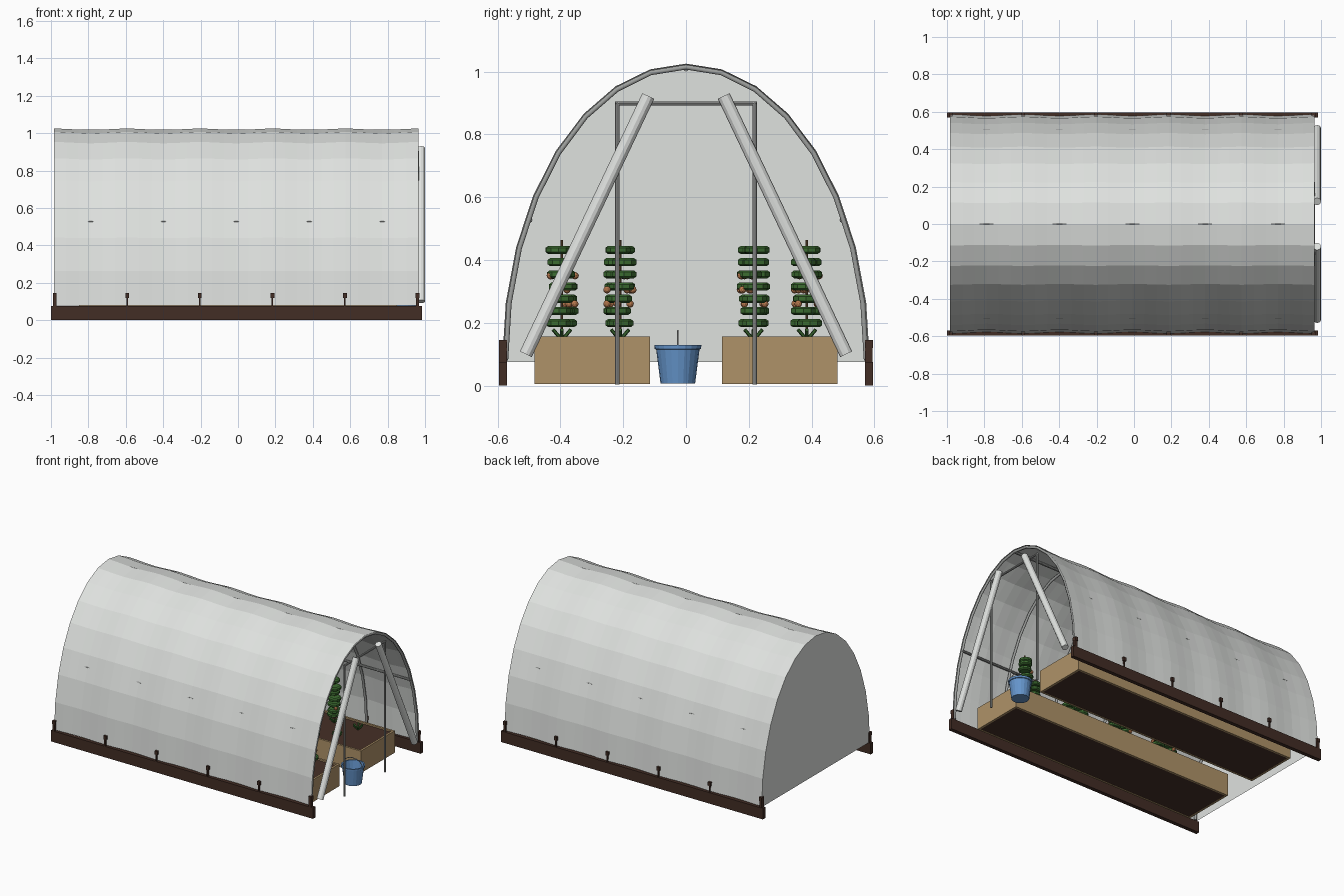
import bpy, bmesh, math, random
from mathutils import Vector

if "Cube" in bpy.data.objects:
    bpy.data.objects.remove(bpy.data.objects["Cube"])

random.seed(4)


def material(name, rgb):
    m = bpy.data.materials.new(name)
    m.diffuse_color = (*rgb, 1)
    m.use_nodes = True
    m.node_tree.nodes["Principled BSDF"].inputs["Base Color"].default_value = m.diffuse_color
    return m


FILM = material("pale film", (0.74, 0.76, 0.74))
METAL = material("grey metal", (0.34, 0.35, 0.34))
BOARD = material("dark brown timber", (0.055, 0.026, 0.018))
WOOD = material("tan wood", (0.43, 0.29, 0.14))
SOIL = material("soil", (0.06, 0.029, 0.02))
LEAF = material("leaf green", (0.045, 0.15, 0.03))
FRUIT = material("orange fruit", (0.5, 0.2, 0.08))
BLUE = material("blue plastic", (0.13, 0.30, 0.60))
STICK = material("brown stick", (0.2, 0.11, 0.05))


def finish(name, bm, mat):
    me = bpy.data.meshes.new(name)
    bm.to_mesh(me)
    bm.free()
    me.materials.append(mat)
    ob = bpy.data.objects.new(name, me)
    bpy.context.collection.objects.link(ob)
    return ob


def add_box(bm, lo, hi):
    vs = bmesh.ops.create_cube(bm, size=1)["verts"]
    for v in vs:
        v.co = Vector([(a + b) / 2 + c * (b - a) for a, b, c in zip(lo, hi, v.co)])


def add_rod(bm, p, q, r, segs=8):
    p, q = Vector(p), Vector(q)
    vs = bmesh.ops.create_cone(bm, cap_ends=True, segments=segs, radius1=r, radius2=r,
                               depth=(q - p).length)["verts"]
    rot = (q - p).to_track_quat("Z", "Y")
    for v in vs:
        v.co = rot @ v.co + (p + q) / 2


def add_lathe(bm, centre, profile, segs, closed=True):
    rings = [[bm.verts.new(Vector(centre) + Vector((r * math.cos(2 * math.pi * i / segs),
                                                    r * math.sin(2 * math.pi * i / segs), z)))
              for i in range(segs)] for r, z in profile]
    for a, b in zip(rings, rings[1:]):
        for i in range(segs):
            j = (i + 1) % segs
            bm.faces.new((a[i], a[j], b[j], b[i]))
    bm.faces.new(rings[0][::-1])
    if closed:
        bm.faces.new(rings[-1])


def tube(name, pts, r, mat):
    cu = bpy.data.curves.new(name, "CURVE")
    cu.dimensions = "3D"
    cu.bevel_depth = r
    cu.bevel_resolution = 1
    cu.use_fill_caps = True
    sp = cu.splines.new("POLY")
    sp.points.add(len(pts) - 1)
    for p, co in zip(sp.points, pts):
        p.co = (*co, 1)
    cu.materials.append(mat)
    ob = bpy.data.objects.new(name, cu)
    bpy.context.collection.objects.link(ob)
    bpy.ops.object.select_all(action="DESELECT")
    ob.select_set(True)
    bpy.context.view_layer.objects.active = ob
    bpy.ops.object.convert(target="MESH")


def arch(x, inset):
    """Sixteen-sided half ellipse across the tunnel."""
    out = []
    for k in range(17):
        t = math.pi * (k / 16 - 0.5)
        out.append((x, (0.585 - inset) * math.sin(t), 0.08 + (0.945 - inset) * math.cos(t)))
    return out


HOOPS = [-0.98 + 0.388 * i for i in range(6)]

# Film cover, sagging a little between hoops
bm = bmesh.new()
rows = []
for i in range(31):
    x = -0.983 + 1.948 * i / 30
    sag = 0.008 * math.sin(math.pi * i / 6) ** 2
    rows.append([bm.verts.new(p) for p in arch(x, sag)])
for a, b in zip(rows, rows[1:]):
    for k in range(16):
        bm.faces.new((a[k], b[k], b[k + 1], a[k + 1]))
finish("film_cover", bm, FILM)

# Closed back end
bm = bmesh.new()
pts = arch(-0.983, 0)
pts = [(-0.983, pts[0][1], 0.075)] + pts + [(-0.983, pts[-1][1], 0.075)]
bm.faces.new([bm.verts.new(p) for p in pts])
finish("end_wall", bm, FILM)

# Hoops
for i, x in enumerate(HOOPS):
    x = min(max(x, -0.973), 0.957)
    tube(f"hoop_{i + 1}", arch(x, 0.011), 0.009, METAL)

# Ridge pole and side rails
bm = bmesh.new()
add_rod(bm, (-0.975, 0, 1.0095), (0.96, 0, 1.0095), 0.009)
for s in (-1, 1):
    add_rod(bm, (-0.975, s * 0.4967, 0.527), (0.96, s * 0.4967, 0.527), 0.008)
finish("long_rails", bm, METAL)

# Base boards with hoop clamps
for s, side in ((-1, "front"), (1, "back")):
    bm = bmesh.new()
    y0, y1 = sorted((s * 0.57, s * 0.596))
    add_box(bm, (-1, y0, 0), (0.985, y1, 0.075))
    finish(side + "_base_board", bm, BOARD)
    bm = bmesh.new()
    for x in HOOPS:
        w = 0.009 if abs(x) > 0.9 else 0.004
        add_box(bm, (x - w, y0, 0.075), (x + w, y1 - 0.003 if s > 0 else y1, 0.122))
        add_box(bm, (x - 0.01, y0, 0.12), (x + 0.01, y1, 0.145))
    finish(side + "_hoop_clamps", bm, BOARD)

# Door frame and rolled door flaps
bm = bmesh.new()
for s in (-1, 1):
    add_rod(bm, (0.96, s * 0.219, 0.004), (0.96, s * 0.219, 0.905), 0.007)
add_rod(bm, (0.96, -0.225, 0.898), (0.96, 0.225, 0.898), 0.007)
finish("door_frame", bm, METAL)
for s, side in ((-1, "front"), (1, "back")):
    bm = bmesh.new()
    add_rod(bm, (0.979, s * 0.12, 0.922), (0.979, s * 0.51, 0.1), 0.021, 12)
    finish(side + "_rolled_flap", bm, FILM)

# Raised beds: plank frames filled with soil
for s, side in ((-1, "front"), (1, "back")):
    a, b = sorted((s * 0.115, s * 0.483))
    t = 0.014
    bm = bmesh.new()
    add_box(bm, (-0.85, a, 0.005), (0.85, a + t, 0.156))
    add_box(bm, (-0.85, b - t, 0.005), (0.85, b, 0.156))
    for x in (-0.85, 0.85 - t):
        add_box(bm, (x, a + t, 0.005), (x + t, b - t, 0.156))
    finish(side + "_bed_frame", bm, WOOD)
    bm = bmesh.new()
    add_box(bm, (-0.836, a + t, 0.006), (0.836, b - t, 0.146))
    finish(side + "_bed_soil", bm, SOIL)


# Plants: stacked leaf pads on a stick, with fruit and a spray of low leaves
def spray(bm, x, y):
    for i in range(6):
        t = math.pi * i / 3
        add_rod(bm, (x, y, 0.145), (x + 0.032 * math.cos(t), y + 0.032 * math.sin(t), 0.178),
                0.006, 5)


leaves, sticks, fruit, sprouts = (bmesh.new() for _ in range(4))
pad = [(0.032, -0.013), (0.041, -0.007), (0.041, 0.007), (0.032, 0.013)]
for y, start in ((-0.395, 0.46), (-0.21, 0.7), (0.215, 0.42), (0.385, 0.46)):
    for n in range(4):
        x = start - 0.36 * n
        add_rod(sticks, (x, y, 0.14), (x, y, 0.463), 0.004, 6)
        spray(leaves, x, y)
        for k in range(7):
            c = (x + random.uniform(-0.012, 0.012), y + random.uniform(-0.014, 0.014),
                 0.199 + 0.0388 * k)
            add_lathe(leaves, c, pad, 10)
        for k in range(3):
            t = random.uniform(0, 2 * math.pi)
            vs = bmesh.ops.create_icosphere(fruit, subdivisions=2, radius=0.012)["verts"]
            bmesh.ops.translate(fruit, verts=vs, vec=(x + 0.042 * math.cos(t),
                                y + 0.042 * math.sin(t), 0.26 + 0.045 * k))
        spray(sprouts, x + 0.18 if x < 0.6 else x - 0.18, y)
finish("plant_leaves", leaves, LEAF)
finish("plant_sticks", sticks, STICK)
finish("plant_fruit", fruit, FRUIT)
finish("sprouts", sprouts, LEAF)

# Bucket with an open top, rim and wire handle
bm = bmesh.new()
add_lathe(bm, (0.89, -0.026, 0), [(0.055, 0.006), (0.069, 0.115), (0.074, 0.117), (0.075, 0.13),
                                  (0.066, 0.13), (0.052, 0.012)], 20)
finish("bucket", bm, BLUE)
tube("bucket_handle", [(0.89 + 0.07 * math.cos(math.pi * i / 10), -0.026,
                        0.125 + 0.05 * math.sin(math.pi * i / 10)) for i in range(11)],
     0.0025, METAL)
